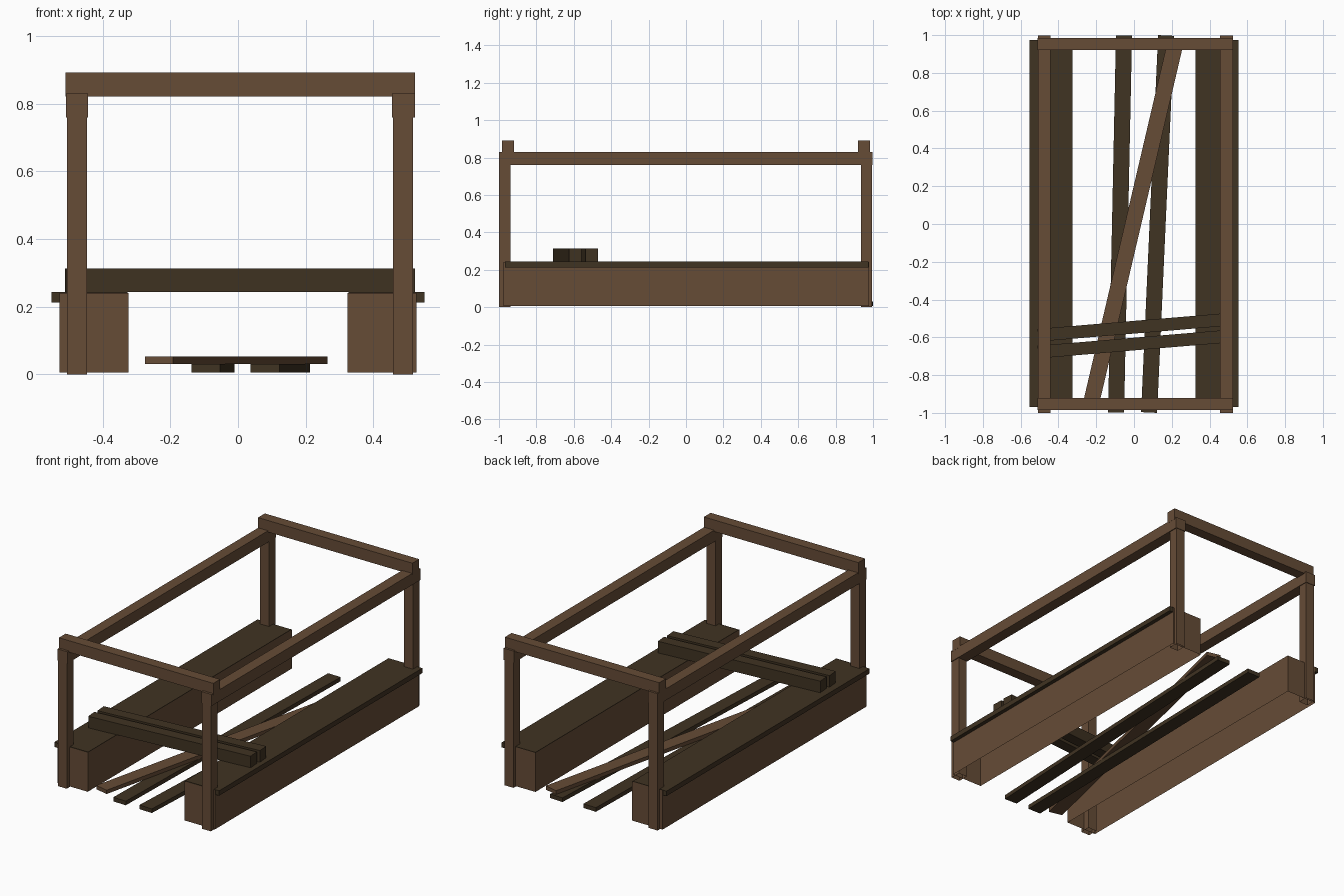
import bpy
import bmesh
from math import atan2, hypot
from mathutils import Matrix

if "Cube" in bpy.data.objects:
    bpy.data.objects.remove(bpy.data.objects["Cube"], do_unlink=True)


def make_material(name, colour):
    mat = bpy.data.materials.new(name)
    mat.use_nodes = True
    mat.diffuse_color = (*colour, 1)
    mat.node_tree.nodes["Principled BSDF"].inputs["Base Color"].default_value = (*colour, 1)
    return mat


BROWN = make_material("brown timber", (0.133, 0.072, 0.037))
OLIVE = make_material("dark olive timber", (0.051, 0.033, 0.016))


def box(name, mat, x, y, z, open_sides=()):
    """Box between (min, max) pairs; open_sides lists z directions left open."""
    bm = bmesh.new()
    bmesh.ops.create_cube(bm, size=1)
    bm.normal_update()
    gone = [f for f in bm.faces if round(f.normal.z) in open_sides and abs(f.normal.z) > 0.5]
    bmesh.ops.delete(bm, geom=gone, context='FACES')
    spans = (x, y, z)
    bmesh.ops.scale(bm, vec=[b - a for a, b in spans], verts=bm.verts)
    bmesh.ops.translate(bm, vec=[(a + b) / 2 for a, b in spans], verts=bm.verts)
    mesh = bpy.data.meshes.new(name)
    bm.to_mesh(mesh)
    bm.free()
    mesh.materials.append(mat)
    obj = bpy.data.objects.new(name, mesh)
    bpy.context.scene.collection.objects.link(obj)
    return obj


def plank(name, mat, start, end, width, z):
    """Plank lying flat between two points on the ground plan."""
    dx, dy = end[0] - start[0], end[1] - start[1]
    half = hypot(dx, dy) / 2
    obj = box(name, mat, (-half, half), (-width / 2, width / 2), z)
    centre = ((start[0] + end[0]) / 2, (start[1] + end[1]) / 2, 0)
    obj.data.transform(Matrix.Translation(centre) @ Matrix.Rotation(atan2(dy, dx), 4, 'Z'))
    return obj


ENDS = {"front": ((-1.0, -0.937), (-0.985, -0.92)),
        "back": ((0.935, 0.995), (0.92, 0.985))}
SIDES = {"right": ((-0.506, -0.447), (-0.509, -0.443)),
         "left": ((0.459, 0.518), (0.455, 0.523))}

# Upright frame: posts, long rails and cross rails on top
for side, (post_x, rail_x) in SIDES.items():
    for end, (post_y, _) in ENDS.items():
        box(f"{end}_{side}_post", BROWN, post_x, post_y, (0, 0.82), open_sides=(-1,))
    box(f"{side}_rail", BROWN, rail_x, (-1, 0.998), (0.76, 0.83))
for end, (_, cross_y) in ENDS.items():
    box(f"{end}_cross_rail", BROWN, (-0.51, 0.524), cross_y, (0.822, 0.892))

# Side benches: skirt without top or bottom, and a lid overhanging outwards
for side, s in (("right", -1), ("left", 1)):
    skirt_x = sorted((s * 0.324, s * 0.528))
    lid_x = sorted((s * 0.326, s * 0.552))
    box(f"{side}_bench_skirt", BROWN, skirt_x, (-0.975, 0.978), (0.005, 0.241), open_sides=(-1, 1))
    box(f"{side}_bench_lid", OLIVE, lid_x, (-0.969, 0.975), (0.213, 0.243))

# Pair of beams laid across the benches
for i, mid in enumerate((-0.546, -0.635)):
    plank(f"bench_beam_{i + 1}", OLIVE, (-0.508, mid - 0.043), (0.52, mid + 0.043),
          0.067, (0.243, 0.313))

# Loose planks on the floor
plank("floor_plank_right", OLIVE, (-0.095, -0.998), (-0.053, 0.998), 0.085, (0.005, 0.03))
plank("floor_plank_left", OLIVE, (0.08, -0.998), (0.17, 0.998), 0.085, (0.005, 0.03))
plank("diagonal_plank", BROWN, (-0.233, -0.974), (0.223, 0.974), 0.085, (0.03, 0.053))
